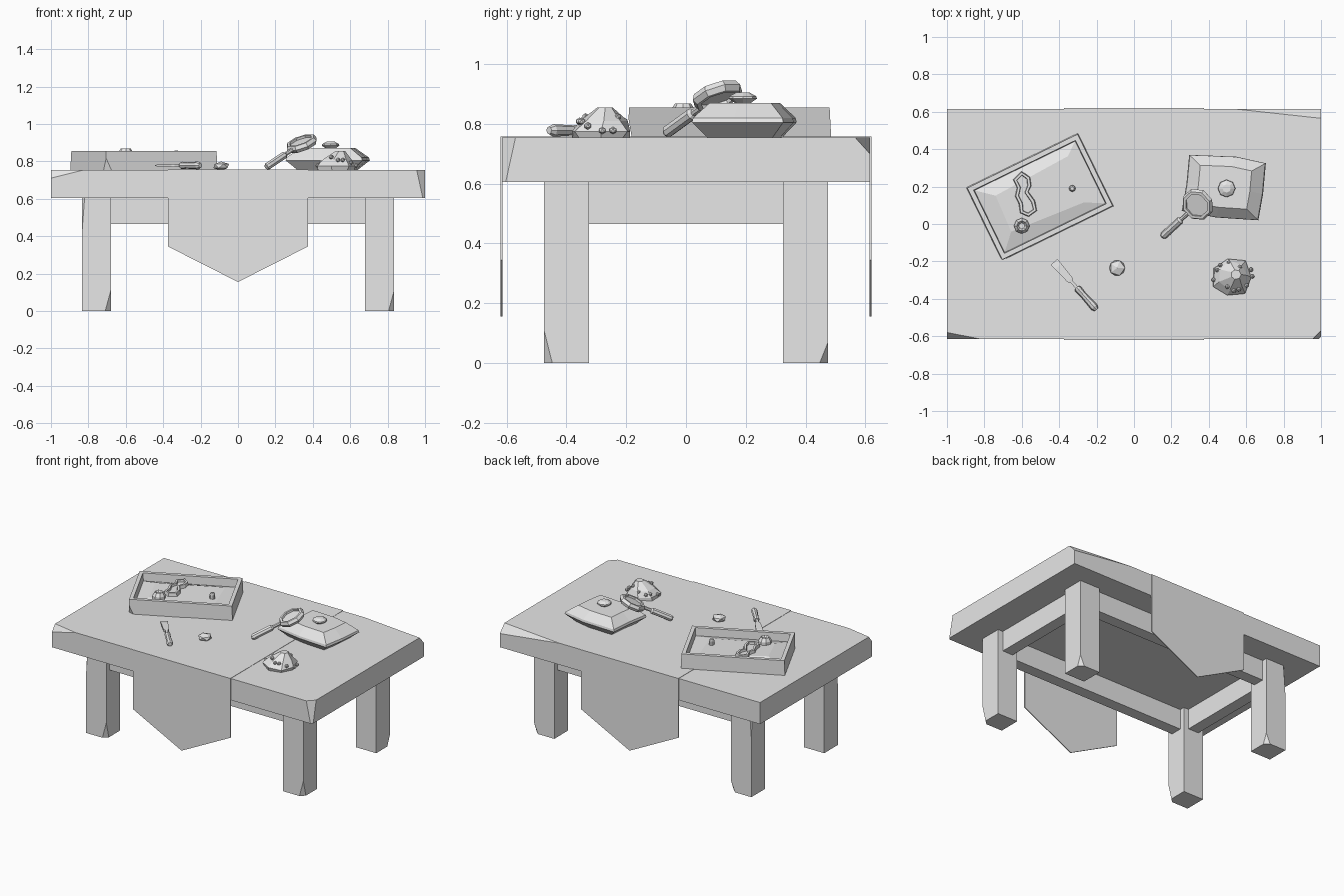
import bpy, bmesh, random
from math import sin, cos, pi, radians
from mathutils import Matrix, Vector

if "Cube" in bpy.data.objects:
    bpy.data.objects.remove(bpy.data.objects["Cube"], do_unlink=True)

grey = bpy.data.materials.new("plain grey")
grey.use_nodes = True
colour = (0.8, 0.8, 0.8, 1)
grey.diffuse_color = colour
grey.node_tree.nodes["Principled BSDF"].inputs["Base Color"].default_value = colour
random.seed(4)
TOP = 0.755


def finish(name, bm, matrix=None):
    bmesh.ops.recalc_face_normals(bm, faces=bm.faces)
    mesh = bpy.data.meshes.new(name)
    bm.to_mesh(mesh)
    bm.free()
    mesh.materials.append(grey)
    obj = bpy.data.objects.new(name, mesh)
    bpy.context.collection.objects.link(obj)
    if matrix:
        obj.matrix_world = matrix
    return obj


def loft(name, rings, matrix=None, closed=False):
    """Skin equal-sized rings; cap the ends, or join last to first."""
    bm = bmesh.new()
    loops = [[bm.verts.new(p) for p in ring] for ring in rings]
    pairs = list(zip(loops, loops[1:]))
    if closed:
        pairs.append((loops[-1], loops[0]))
    else:
        bm.faces.new(loops[0])
        bm.faces.new(loops[-1])
    n = len(loops[0])
    for a, b in pairs:
        for i in range(n):
            j = (i + 1) % n
            bm.faces.new((a[i], a[j], b[j], b[i]))
    return finish(name, bm, matrix)


def rect(hx, hy, z):
    return [(-hx, -hy, z), (hx, -hy, z), (hx, hy, z), (-hx, hy, z)]


def disc(r, z, n=8):
    return [(r * cos(2 * pi * i / n), r * sin(2 * pi * i / n), z) for i in range(n)]


def box(name, x0, x1, y0, y1, z0, z1):
    place = Matrix.Translation(((x0 + x1) / 2, (y0 + y1) / 2, 0))
    hx, hy = (x1 - x0) / 2, (y1 - y0) / 2
    obj = loft(name, [rect(hx, hy, z0), rect(hx, hy, z1)])
    obj.data.transform(place)
    return obj


def chip(obj, a, b, c):
    """Slice off the corner beyond the plane through three points."""
    a, b, c = Vector(a), Vector(b), Vector(c)
    bm = bmesh.new()
    bm.from_mesh(obj.data)
    centre = sum((v.co for v in bm.verts), Vector()) / len(bm.verts)
    normal = (b - a).cross(c - a).normalized()
    if normal.dot(centre - a) > 0:
        normal.negate()
    cut = bmesh.ops.bisect_plane(bm, geom=bm.verts[:] + bm.edges[:] + bm.faces[:],
                                 plane_co=a, plane_no=normal, clear_outer=True)
    edges = [e for e in cut["geom_cut"] if isinstance(e, bmesh.types.BMEdge)]
    bmesh.ops.holes_fill(bm, edges=edges, sides=0)
    bmesh.ops.recalc_face_normals(bm, faces=bm.faces)
    bm.to_mesh(obj.data)
    bm.free()


# Table top with broken corners
W, D = 1.0, 0.615
top = box("table_top", -W, W, -D, D, 0.605, TOP)
chip(top, (-W, -0.58, TOP), (-0.82, -D, TOP), (-W, -D, 0.71))
chip(top, (0.955, -D, TOP), (W, -0.57, TOP), (0.988, -D, 0.605))
chip(top, (0.54, D, TOP), (W, 0.565, TOP), (W, D, 0.70))

# Legs, chipped near the floor
for sx, side in ((1, "left"), (-1, "right")):
    for sy, end in ((-1, "front"), (1, "back")):
        xs, ys = sorted((sx * 0.68, sx * 0.835)), sorted((sy * 0.325, sy * 0.475))
        leg = box(f"{end}_{side}_leg", *xs, *ys, 0, 0.605)
        x = xs[1]
        y, high = sy * 0.475, 0.11 if sy < 0 else 0.07
        chip(leg, (x, y, high), (x - 0.03, y, 0), (x, y - sy * 0.028, 0))
        if sx < 0:
            x = xs[0]
            chip(leg, (x, y, 0.41), (x + 0.015, y, 0.605), (x, y - sy * 0.015, 0.605))

# Rails between the legs
for s, a, b in ((-1, "front", "right"), (1, "back", "left")):
    box(a + "_rail", -0.69, 0.69, s * 0.40 - 0.04, s * 0.40 + 0.04, 0.465, 0.605)
    box(b + "_rail", s * 0.757 - 0.04, s * 0.757 + 0.04, -0.335, 0.335, 0.465, 0.605)

# Cloth runner: a thin top strip and two pointed hanging ends
R = 0.375
box("runner_top", -R, R, -0.62, 0.62, TOP - 0.002, TOP + 0.002)
outline = [(-R, TOP), (-R, 0.345), (0, 0.155), (R, 0.345), (R, TOP)]
for s, end in ((-1, "front"), (1, "back")):
    loft(f"runner_{end}", [[(x, s * y, z) for x, z in outline] for y in (0.614, 0.62)])

# Tray filled with sand
tray_at = Matrix.Translation((-0.503, 0.145, 0)) @ Matrix.Rotation(radians(26), 4, "Z")
tray = loft("tray", [rect(0.332, 0.217, TOP), rect(0.328, 0.213, 0.855),
                     rect(0.303, 0.188, 0.855), rect(0.298, 0.183, 0.775)], tray_at)
chip(tray, (-0.332, -0.217, 0.83), (-0.30, -0.217, TOP), (-0.332, -0.19, TOP))
loft("sand", [rect(0.301, 0.186, 0.775), rect(0.301, 0.186, 0.80),
              [(-0.22, -0.10, 0.825), (0.20, -0.13, 0.815),
               (0.23, 0.13, 0.82), (-0.21, 0.11, 0.83)]], tray_at)

# Wavy fossil: a raised closed rim around a low slab
wave = [(-.60, .27), (-.565, .245), (-.56, .205), (-.575, .17), (-.54, .12), (-.53, .075),
        (-.565, .05), (-.60, .065), (-.605, .11), (-.625, .15), (-.615, .195), (-.635, .235)]
mid = Vector((-0.585, 0.16))


def grown(amount, z):
    out = []
    for i, p in enumerate(wave):
        along = Vector(wave[(i + 1) % len(wave)]) - Vector(wave[i - 1])
        side = Vector((-along.y, along.x)).normalized()
        out.append((p[0] + side.x * amount, p[1] + side.y * amount, z))
    return out


loft("fossil_rim", [grown(.012, .82), grown(.007, .847), grown(-.007, .847), grown(-.012, .82)],
     closed=True)
loft("fossil_slab", [grown(0, .81), grown(0, .832)])
loft("fossil_head", [disc(.042, .815), disc(.042, .845), disc(.027, .868),
                     disc(.016, .855)], Matrix.Translation((-.60, -.01, 0)))
loft("tray_bead", [disc(.018, .81), disc(.018, .845), disc(.01, .857)],
     Matrix.Translation((-.33, .19, 0)))

# Cushion with a slanted belt
cushion = [(.295, .37), (.545, .36), (.705, .325), (.69, .16),
           (.665, .02), (.44, .035), (.255, .07), (.28, .21)]


def scaled(f, z):
    return [(.475 + (x - .475) * f, .2 + (y - .2) * f, z) for x, y in cushion]


loft("cushion", [scaled(.72, TOP), scaled(1, .805), scaled(.98, .82), scaled(.67, .87)])

# Gem resting on the cushion
loft("gem", [disc(.024, .868), disc(.047, .884), disc(.045, .892), disc(.022, .905)],
     Matrix.Translation((.495, .19, 0)))

# Magnifying glass leaning on the cushion
along = Vector((.18, .165, .12)).normalized()
across = Vector((0, 0, 1)).cross(along).normalized()
up = along.cross(across)
glass_at = Matrix((along, across, up)).transposed().to_4x4()
glass_at.translation = (.16, -.06, .775)
lens_at = glass_at @ Matrix.Translation((.272, 0, 0)) @ Matrix.Rotation(pi / 8, 4, "Z")
handle_turn = Matrix.Rotation(pi / 2, 4, "Y")
loft("glass_handle", [disc(.014, -.012), disc(.021, 0), disc(.021, .13), disc(.012, .14),
                      disc(.012, .20)], glass_at @ handle_turn)
loft("glass_ring", [disc(.08, -.019), disc(.09, 0), disc(.08, .019),
                    disc(.064, .019), disc(.064, -.019)], lens_at, closed=True)
loft("glass_lens", [disc(.068, -.006), disc(.068, .006)], lens_at)

# Craggy ore lump with studs
lump_rings = []
for r, z, dx, dy in ((.105, TOP, 0, 0), (.11, .775, 0, 0), (.078, .81, .005, .01),
                     (.028, .855, .02, .015)):
    ring = disc(r, z, 7)
    lump_rings.append([(.525 + dx + x * random.uniform(.88, 1.08),
                        -.285 + dy + y * random.uniform(.88, 1.08), z) for x, y, z in ring])
loft("ore_lump", lump_rings)
for i in range(11):
    ang, t = i * 2.4, (i % 4) / 4
    r = .104 - .055 * t
    bm = bmesh.new()
    bmesh.ops.create_icosphere(bm, subdivisions=1, radius=.013)
    finish(f"ore_stud_{i + 1}", bm, Matrix.Translation(
        (.528 + r * cos(ang), -.28 + r * sin(ang), .778 + .06 * t)))

# Pebble
bm = bmesh.new()
bmesh.ops.create_icosphere(bm, subdivisions=1, radius=.047)
finish("pebble", bm, Matrix.Translation((-.09, -.235, .775)) @ Matrix.Diagonal((1, 1, .52, 1)))

# Chisel lying flat: blade, shank and handle
chisel_at = Matrix.Translation((-.425, -.205, .778)) @ Matrix.Rotation(radians(-48.5), 4, "Z")
blade = ((-.003, .024, .002), (.03, .022, .007), (.125, .018, .008), (.14, .008, .007),
         (.19, .008, .007))
loft("chisel_blade", [[(x, -w, -t), (x, w, -t), (x, w, t), (x, -w, t)] for x, w, t in blade],
     chisel_at)
loft("chisel_handle", [disc(.014, .18), disc(.02, .19), disc(.017, .23), disc(.021, .32),
                       disc(.013, .338)], chisel_at @ handle_turn)
